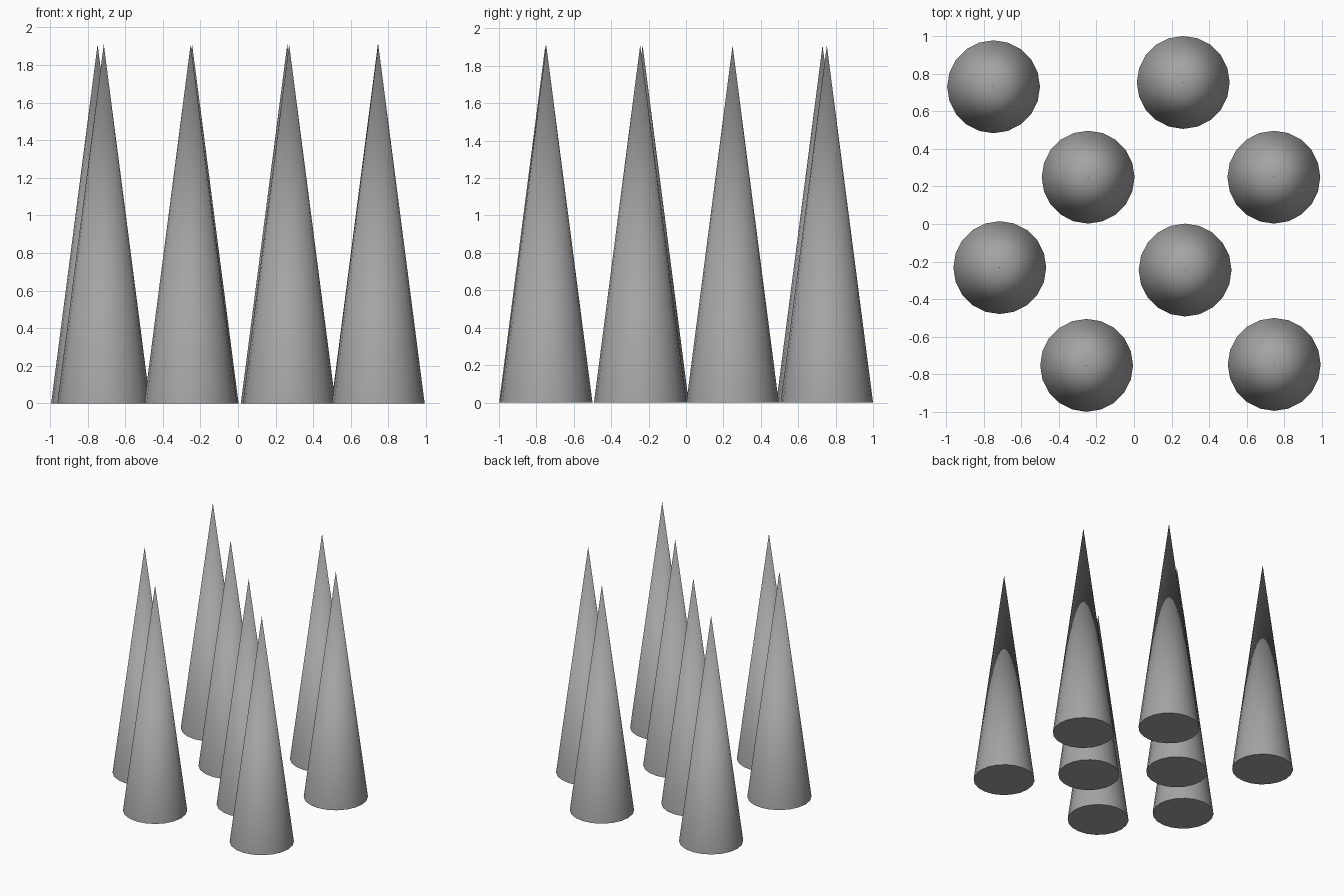
import bpy

if "Cube" in bpy.data.objects:
    bpy.data.objects.remove(bpy.data.objects["Cube"])

RADIUS, HEIGHT = 0.247, 1.91

# Slightly irregular staggered layout of cone centres
CENTRES = [
    (-0.747, 0.73), (0.262, 0.753),
    (-0.244, 0.249), (0.744, 0.249),
    (-0.714, -0.232), (0.272, -0.245),
    (-0.252, -0.752), (0.746, -0.747),
]

# Mid-grey surface
grey = bpy.data.materials.new("mid_grey")
grey.diffuse_color = (0.37, 0.37, 0.37, 1)
grey.use_nodes = True
grey.node_tree.nodes["Principled BSDF"].inputs["Base Color"].default_value = grey.diffuse_color


def add_cone(index, x, y):
    # Tall pointed cone with a flat closed base and smooth sides
    bpy.ops.mesh.primitive_cone_add(vertices=20, radius1=RADIUS, radius2=0,
                                    depth=HEIGHT, location=(x, y, HEIGHT / 2))
    cone = bpy.context.object
    cone.name = f"cone_{index}"
    cone.data.materials.append(grey)
    bpy.ops.object.shade_smooth_by_angle()


for i, (x, y) in enumerate(CENTRES, 1):
    add_cone(i, x, y)
